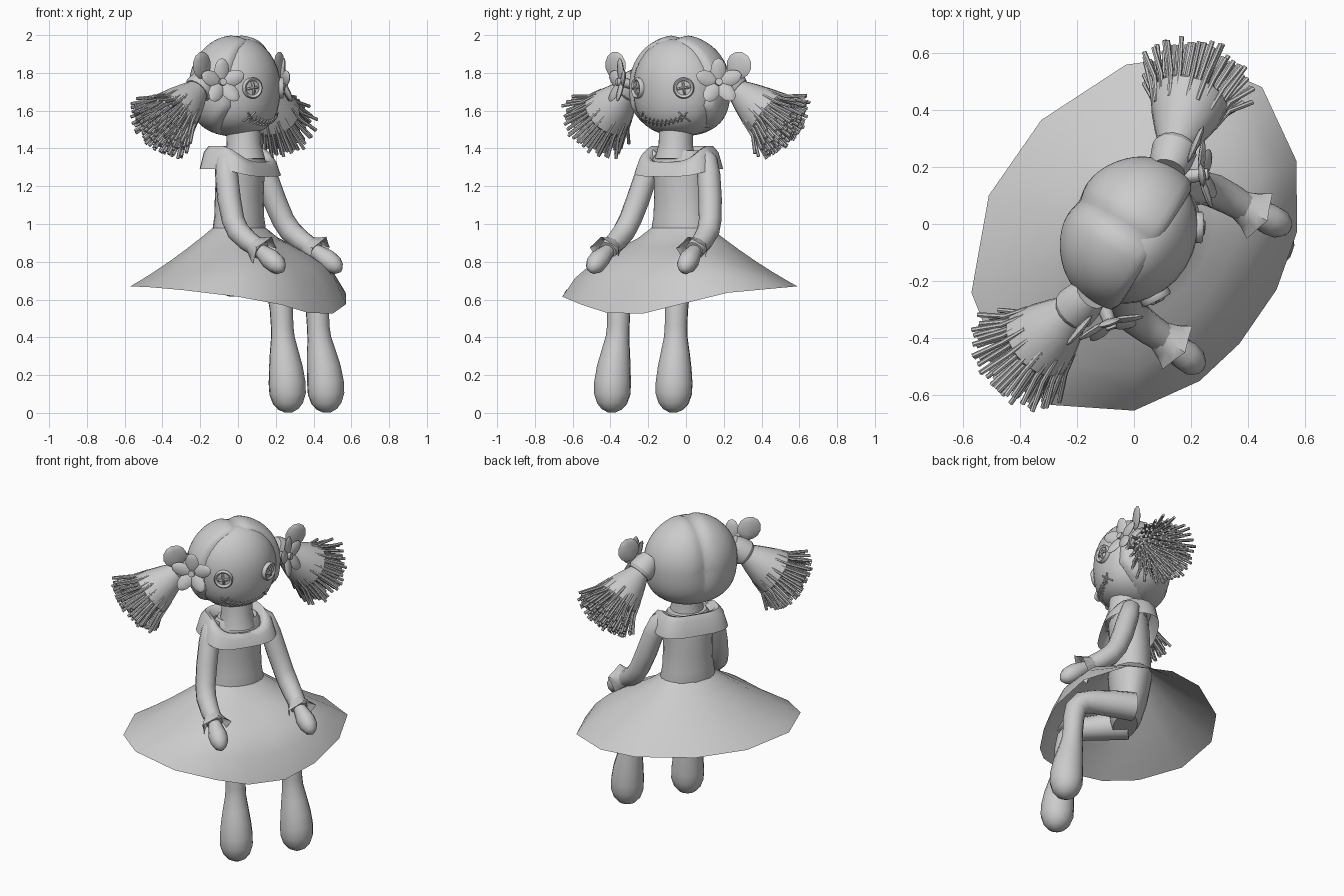
import bpy, bmesh, math, random
from mathutils import Vector, Matrix

if "Cube" in bpy.data.objects:
    bpy.data.objects.remove(bpy.data.objects["Cube"])

random.seed(4)
# Local frame: +x is the way the doll faces, +y its left; everything is turned at the end
TURN = Matrix.Rotation(math.radians(-32), 4, 'Z')
HC = Vector((0.01, -0.033, 1.73))      # head centre
HR = Vector((0.225, 0.255, 0.268))     # head radii


def finish(name, bm, angle=50):
    bmesh.ops.recalc_face_normals(bm, faces=bm.faces)
    me = bpy.data.meshes.new(name)
    bm.to_mesh(me)
    bm.free()
    ob = bpy.data.objects.new(name, me)
    bpy.context.collection.objects.link(ob)
    ob.matrix_world = TURN
    bpy.ops.object.select_all(action='DESELECT')
    ob.select_set(True)
    bpy.context.view_layer.objects.active = ob
    bpy.ops.object.shade_smooth_by_angle(angle=math.radians(angle))
    return ob


def loft(bm, rings, caps=True):
    vs = [[bm.verts.new(p) for p in r] for r in rings]
    n = len(vs[0])
    for a, b in zip(vs, vs[1:]):
        for i in range(n):
            bm.faces.new((a[i], a[(i + 1) % n], b[(i + 1) % n], b[i]))
    if caps:
        bm.faces.new(vs[0])
        bm.faces.new(vs[-1])


def tube(bm, pts, radii, n=12, caps=True, wobble=0):
    pts = [Vector(p) for p in pts]
    d = pts[-1] - pts[0]
    k = min(range(3), key=lambda i: abs(d[i]))
    ref = Vector([float(i == k) for i in range(3)])
    rings = []
    for i, (p, r) in enumerate(zip(pts, radii)):
        t = (pts[min(i + 1, len(pts) - 1)] - pts[max(i - 1, 0)]).normalized()
        a = t.cross(ref).normalized()
        b = t.cross(a)
        ring = []
        for j in range(n):
            w = 2 * math.pi * j / n
            rr = r * (1 + wobble * math.cos(w * n / 2) * i / (len(pts) - 1))
            ring.append(p + (a * math.cos(w) + b * math.sin(w)) * rr)
        rings.append(ring)
    loft(bm, rings, caps)


def oval(cx, cy, z, rx, ry, n=20, e=1.0, front=0.0):
    out = []
    for j in range(n):
        w = 2 * math.pi * j / n
        c, s = math.cos(w), math.sin(w)
        out.append((cx + rx * math.copysign(abs(c) ** e, c),
                    cy + ry * math.copysign(abs(s) ** e, s), z - front * max(0, c)))
    return out


def jowl(k):        # the head is fuller towards the chin
    return 1 + 0.3 * min(0, k) ** 2


def on_head(v, z, off=0.0):
    y, k = v / HR.y, (z - HC.z) / HR.z
    return Vector((HC.x + off + HR.x * math.sqrt(max(0, jowl(k) ** 2 * (1 - k * k) - y * y)), HC.y + v, z))


# Head (shrinks under the hair so the parting can dip)
bm = bmesh.new()
bmesh.ops.create_uvsphere(bm, u_segments=28, v_segments=18, radius=1)
for v in bm.verts:
    n = v.co.copy()
    f = jowl(n.z)
    s = 1 - 0.1 * min(1, max(0, (0.4 - n.x) / 0.4)) * min(1, max(0, n.z + 1) * 2)
    v.co = HC + Vector((n.x * HR.x * f, n.y * HR.y * f, n.z * HR.z)) * s
finish("head", bm)

# Hair cap in two swept halves with a parting groove; face region sinks inside the head
bm = bmesh.new()
bmesh.ops.create_uvsphere(bm, u_segments=64, v_segments=36, radius=1,
                          matrix=Matrix.Rotation(math.pi / 2, 4, 'Y'))
for v in bm.verts:
    n = v.co.copy()
    edge = 0.5 if n.z > -0.4 else 0.5 + (n.z + 0.4)
    cover = min(1, max(0, (edge - n.x) / 0.12))
    groove = math.exp(-abs(n.y / 0.2) ** 1.5) * max(0, min(1, n.z + 1.0))
    s = 0.92 + cover * (0.14 - 0.115 * groove)
    f = s * jowl(n.z)
    v.co = HC + Vector((n.x * HR.x * f, n.y * HR.y * f * (1 + 0.04 * cover),
                        n.z * HR.z * (min(s, 1.02) if n.z > 0 else min(s, 1.0))))
finish("hair_cap", bm, 60)

# Button eyes: disc, rim and crossed thread
for s, side in ((-1, "right"), (1, "left")):
    c = on_head(s * 0.143, 1.72, 0.002)
    nrm = Vector([(c[i] - HC[i]) / HR[i] ** 2 for i in range(3)]).normalized()
    rot = Matrix.Translation(c) @ nrm.to_track_quat('Z', 'Y').to_matrix().to_4x4()
    bm = bmesh.new()
    loft(bm, [[rot @ Vector(p) for p in oval(0, 0, z, r, r, 24)] for z, r in
              ((-0.012, 0.054), (0.01, 0.056), (0.016, 0.05), (0.014, 0.042), (0.006, 0.038))])
    for a in (0.15, 0.15 + math.pi / 2):
        d = Vector((math.cos(a), math.sin(a), 0)) * 0.034
        tube(bm, [rot @ (d + Vector((0, 0, 0.004))), rot @ (d * 0.6 + Vector((0, 0, 0.016))),
                  rot @ (-d * 0.6 + Vector((0, 0, 0.016))), rot @ (-d + Vector((0, 0, 0.004)))],
             [0.006, 0.008, 0.008, 0.006], 6)
    finish(side + "_button_eye", bm)

# Stitched mouth: smile line, slanted stitches, a cross at each end
bm = bmesh.new()
smile = lambda v: 1.535 + 1.9 * v * v
tube(bm, [on_head(v, smile(v), 0.004) for v in [i * 0.02 - 0.14 for i in range(15)]], [0.005] * 15, 6)
for i in range(-5, 6):
    v, h = i * 0.026, 0.015 if abs(i) < 5 else 0.024
    for s in ((1,) if abs(i) < 5 else (1, -1)):
        tube(bm, [on_head(v - s * h * 0.8, smile(v) - h, 0.004), on_head(v, smile(v), 0.008),
                  on_head(v + s * h * 0.8, smile(v) + h, 0.004)], [0.005] * 3, 6)
finish("stitched_mouth", bm)


def petal(bm, c, d, nrm, length, width):
    d, nrm = d.normalized(), nrm.normalized()
    w = d.cross(nrm).normalized()
    m = Matrix((nrm * 0.013, w * width, d * length)).transposed().to_4x4()
    bmesh.ops.create_uvsphere(bm, u_segments=8, v_segments=6, radius=1, matrix=Matrix.Translation(c) @ m)


# Pigtails, ties and flower bows
for s, side in ((-1, "right"), (1, "left")):
    base = Vector((-0.01, HC.y + s * 0.30, 1.74))
    tip = Vector((-0.09, HC.y + s * 0.595, 1.505))
    ax = tip - base
    bm = bmesh.new()
    tube(bm, [base + ax * t for t in (-0.15, -0.05, 0.1, 0.15)], [0.06, 0.074, 0.08, 0.07], 14)
    finish(side + "_hair_tie", bm, 30)
    bm = bmesh.new()
    tube(bm, [base + ax * t for t in (0.05, 0.15, 0.3, 0.5, 0.68, 0.74)],
         [0.05, 0.064, 0.09, 0.12, 0.138, 0.12], 18)
    finish(side + "_pigtail_core", bm)
    bm = bmesh.new()
    n = ax.normalized()
    a = n.cross(Vector((1, 0, 0))).normalized()
    b = n.cross(a)
    for i in range(130):
        w, f = i * 2.39996, math.sqrt((i + 0.5) / 130)
        d = a * math.cos(w) + b * math.sin(w)
        t = 1.14 - 0.16 * f * f + random.uniform(-0.06, 0.05)
        tube(bm, [base + ax * 0.5 + d * f * 0.115, base + ax * 0.74 + d * f * 0.148,
                  base + ax * t + d * f * random.uniform(0.19, 0.22)], [0.009] * 3, 7)
    finish(side + "_pigtail_strands", bm, 35)
    # Star flower and upright bow petal
    bm = bmesh.new()
    c = Vector((0.11, HC.y + s * 0.305, 1.75))
    nrm = Vector((0.75, s * 0.6, 0.15)).normalized()
    tv = nrm.cross(Vector((0, 0, 1))).normalized()
    up = tv.cross(nrm)
    for k in range(5):
        w = 2 * math.pi * k / 5 + 0.3
        d = tv * math.cos(w) + up * math.sin(w)
        petal(bm, c + d * 0.06 + nrm * 0.01, d + nrm * 0.25, nrm - d * 0.25, 0.068, 0.042)
    petal(bm, Vector((0.035, HC.y + s * 0.385, 1.84)), Vector((0, s * 0.3, 1)), Vector((1, s * 0.2, 0.1)), 0.073, 0.072)
    tube(bm, [c - nrm * 0.10, c + nrm * 0.025], [0.03, 0.02], 8)
    finish(side + "_flower_bow", bm)

# Neck, bodice and hips
bm = bmesh.new()
tube(bm, [(0.06, -0.03, 1.34), (0.055, -0.03, 1.42), (0.05, -0.03, 1.52)], [0.11, 0.092, 0.09], 16)
finish("neck", bm)
bm = bmesh.new()
loft(bm, [oval(x, -0.02, z, rx, ry) for x, z, rx, ry in
          ((0.05, 0.64, 0.07, 0.15), (0.045, 0.68, 0.09, 0.175), (0.03, 0.8, 0.11, 0.175),
           (0.02, 0.97, 0.13, 0.168), (0.02, 1.04, 0.122, 0.155), (0.02, 1.14, 0.12, 0.15),
           (0.025, 1.24, 0.12, 0.15), (0.03, 1.33, 0.118, 0.165), (0.035, 1.39, 0.095, 0.12))])
finish("bodice", bm)

# Square draped collar
bm = bmesh.new()
loft(bm, [oval(0.03, -0.025, z, rx, ry, 28, 0.6, fr) for z, rx, ry, fr in
          ((1.36, 0.1, 0.128, 0.06), (1.405, 0.112, 0.148, 0.08), (1.413, 0.135, 0.172, 0.085),
           (1.38, 0.155, 0.2, 0.08), (1.29, 0.172, 0.225, 0.04))], caps=False)
finish("collar", bm, 60)

# Skirt: uneven hem, lifted in front by the knees
hem = [(0.546, 0.07, .525), (0.5, 0.278, .575), (0.367, 0.489, .636), (0.127, 0.645, .66),
       (-0.143, 0.606, .67), (-0.32, 0.459, .67), (-0.469, 0.137, .67), (-0.485, -0.185, .67),
       (-0.356, -0.506, .67), (-0.12, -0.68, .665), (0.09, -0.692, .65), (0.347, -0.555, .615),
       (0.487, -0.345, .572), (0.536, -0.16, .53)]
bm = bmesh.new()
rows = []
for t, lift in ((0, 0), (0.15, 0.0), (0.32, 0.04), (0.52, 0.08), (0.7, 0.105), (0.86, 0.09), (1, 0)):
    row = []
    for x, y, z in hem:
        w = math.atan2(y / 0.6, x / 0.5)
        p = Vector((0.02 + 0.13 * math.cos(w), -0.02 + 0.168 * math.sin(w), 0.98)).lerp(Vector((x, y, z)), t)
        p.z += lift * ((max(0, x) / 0.54) ** 1.5) - 0.06 * t * (1 - t) * (1 if x < 0.2 else 0)
        row.append(p)
    rows.append(row)
loft(bm, rows, caps=False)
finish("skirt", bm, 60)

# Arms, cuffs, mitten hands, legs
for s, side in ((-1, "right"), (1, "left")):
    P = lambda x, y, z: Vector((x, s * y - 0.015, z))
    bm = bmesh.new()
    tube(bm, [P(0.03, 0.14, 1.375), P(0.04, 0.17, 1.34), P(0.06, 0.195, 1.26), P(0.095, 0.225, 1.13),
              P(0.135, 0.25, 1.02), P(0.175, 0.262, 0.96), P(0.24, 0.268, 0.91), P(0.325, 0.27, 0.86)],
         [0.035, 0.056, 0.061, 0.062, 0.06, 0.06, 0.056, 0.05])
    finish(side + "_arm", bm)
    bm = bmesh.new()
    tube(bm, [P(0.28, 0.267, 0.885), P(0.31, 0.27, 0.867), P(0.345, 0.272, 0.848)],
         [0.052, 0.066, 0.086], 10, False, 0.12)
    finish(side + "_cuff", bm, 60)
    bm = bmesh.new()
    tube(bm, [P(0.31, 0.27, 0.865), P(0.35, 0.275, 0.84), P(0.39, 0.28, 0.812), P(0.43, 0.285, 0.784),
              P(0.455, 0.287, 0.764), P(0.47, 0.288, 0.754)], [0.036, 0.045, 0.056, 0.052, 0.036, 0.014], 10)
    finish(side + "_hand", bm)
    L = lambda x, y, z: Vector((x, s * y, z))
    bm = bmesh.new()
    tube(bm, [L(0.02, 0.11, 0.70), L(0.14, 0.135, 0.695), L(0.27, 0.16, 0.685), L(0.335, 0.172, 0.665),
              L(0.37, 0.178, 0.62), L(0.383, 0.18, 0.55), L(0.388, 0.18, 0.46), L(0.393, 0.182, 0.40),
              L(0.404, 0.186, 0.32), L(0.417, 0.19, 0.24), L(0.426, 0.192, 0.16), L(0.43, 0.192, 0.1),
              L(0.432, 0.192, 0.05), L(0.434, 0.192, 0.02), L(0.434, 0.192, 0.002)],
         [0.085, 0.08, 0.07, 0.066, 0.064, 0.062, 0.06, 0.063, 0.077, 0.09, 0.098, 0.097, 0.08, 0.055, 0.02], 14)
    finish(side + "_leg", bm)
